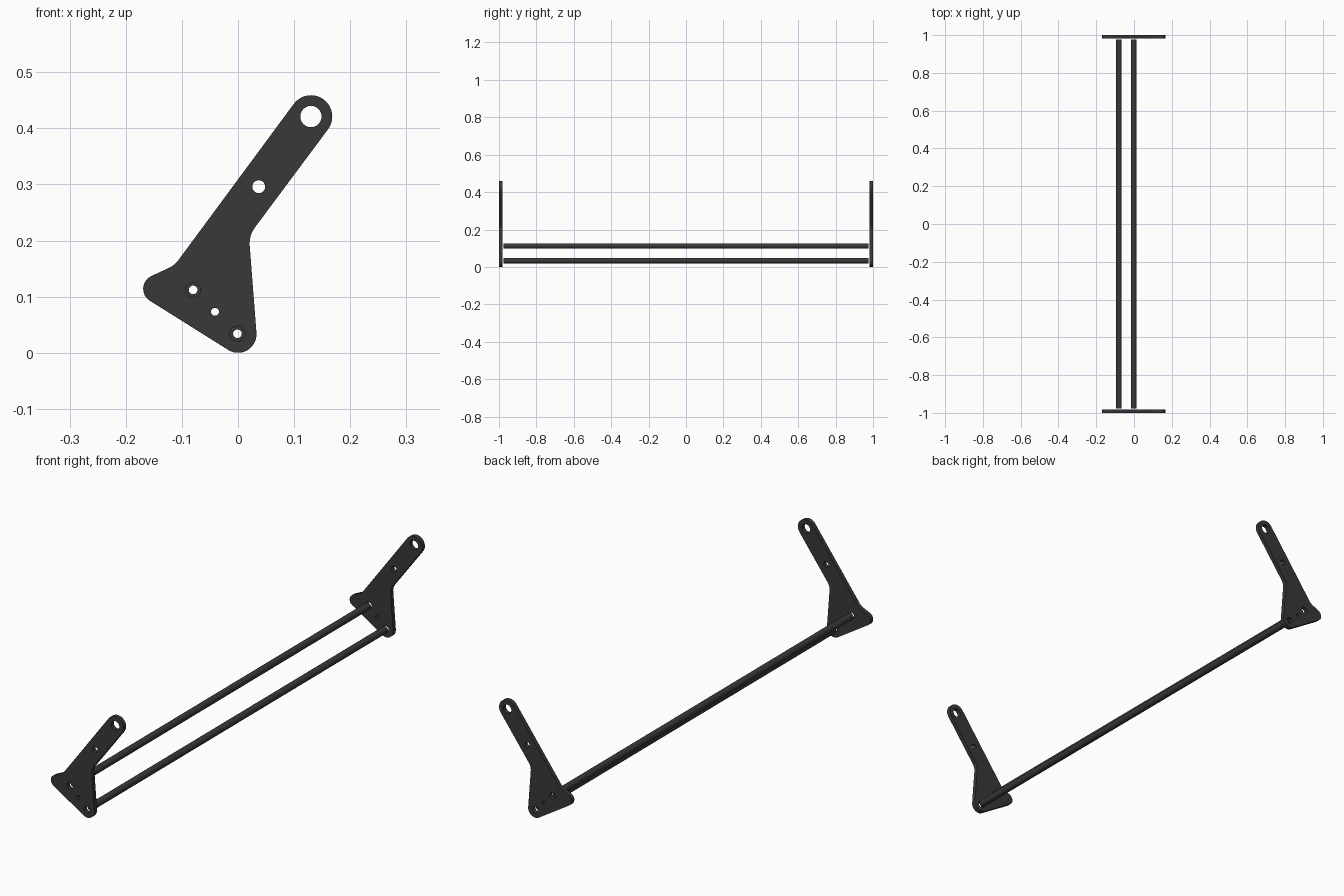
import bpy, bmesh
from math import sin, cos, radians, pi
from mathutils import Vector

if "Cube" in bpy.data.objects:
    bpy.data.objects.remove(bpy.data.objects["Cube"])

# Dark steel colour
steel = bpy.data.materials.new("dark_steel")
steel.diffuse_color = (0.04, 0.04, 0.04, 1)
steel.use_nodes = True
steel.node_tree.nodes["Principled BSDF"].inputs["Base Color"].default_value = steel.diffuse_color


def arc(center, r, a0, a1, n):
    """Points along an arc, angles in degrees."""
    return [Vector((center[0] + r * cos(radians(a0 + (a1 - a0) * i / n)),
                    center[1] + r * sin(radians(a0 + (a1 - a0) * i / n)))) for i in range(n + 1)]


def circle(center, r, n=24):
    return arc(center, r, 0, 360, n)[:-1]


def fillet(prev, corner, nxt, d, n=6):
    """Rounded corner between two straight edges."""
    c = Vector(corner)
    a = c + (Vector(prev) - c).normalized() * d
    b = c + (Vector(nxt) - c).normalized() * d
    return [a * (1 - t) ** 2 + c * 2 * t * (1 - t) + b * t * t for t in (i / n for i in range(n + 1))]


def extrude_profile(name, loops, y, half):
    """Fill an XZ profile (outline plus holes) and extrude it along Y."""
    cu = bpy.data.curves.new(name + "_profile", 'CURVE')
    cu.dimensions = '2D'
    cu.fill_mode = 'BOTH'
    cu.extrude = half
    for pts in loops:
        sp = cu.splines.new('POLY')
        sp.points.add(len(pts) - 1)
        for p, v in zip(sp.points, pts):
            p.co = (v.x, v.y, 0, 1)
        sp.use_cyclic_u = True
    ob = bpy.data.objects.new(name, cu)
    bpy.context.collection.objects.link(ob)
    ob.rotation_euler.x = pi / 2
    ob.location.y = y
    bpy.ops.object.select_all(action='DESELECT')
    ob.select_set(True)
    bpy.context.view_layer.objects.active = ob
    bpy.ops.object.convert(target='MESH')
    ob = bpy.context.view_layer.objects.active
    bm = bmesh.new()
    bm.from_mesh(ob.data)
    bmesh.ops.remove_doubles(bm, verts=bm.verts, dist=1e-5)
    bmesh.ops.recalc_face_normals(bm, faces=bm.faces)
    bm.to_mesh(ob.data)
    bm.free()
    ob.data.materials.clear()
    ob.data.materials.append(steel)
    bpy.ops.object.shade_smooth_by_angle(angle=radians(35))
    return ob


# Bracket outline: three rounded lobes joined by two filleted inner corners
foot, toe, tip = (0, 0.033), (-0.144, 0.114), (0.13, 0.421)
foot_arc = arc(foot, 0.033, -122.2, 4.4, 14)
tip_arc = arc(tip, 0.038, -36.5, 143.5, 20)
toe_arc = arc(toe, 0.025, 116.6, 237.8, 12)
outline = (foot_arc + fillet(foot_arc[-1], (0.0195, 0.209), tip_arc[0], 0.018)
           + tip_arc + fillet(tip_arc[-1], (-0.113, 0.156), toe_arc[0], 0.012) + toe_arc)

# Holes: pivot, arm, middle and the two tube sockets
sockets = {"upper": (-0.08, 0.112), "lower": (-0.001, 0.034)}
holes = [circle(tip, 0.019), circle((0.037, 0.296), 0.0115), circle((-0.041, 0.073), 0.007)]
holes += [circle(c, 0.0135) for c in sockets.values()]

# End brackets
for name, y in (("front_bracket", -0.991), ("back_bracket", 0.991)):
    extrude_profile(name, [outline] + holes, y, 0.009)

# Hollow cross tubes
for name, c in sockets.items():
    extrude_profile(name + "_tube", [circle(c, 0.0145), circle(c, 0.0077)], 0, 0.976)
